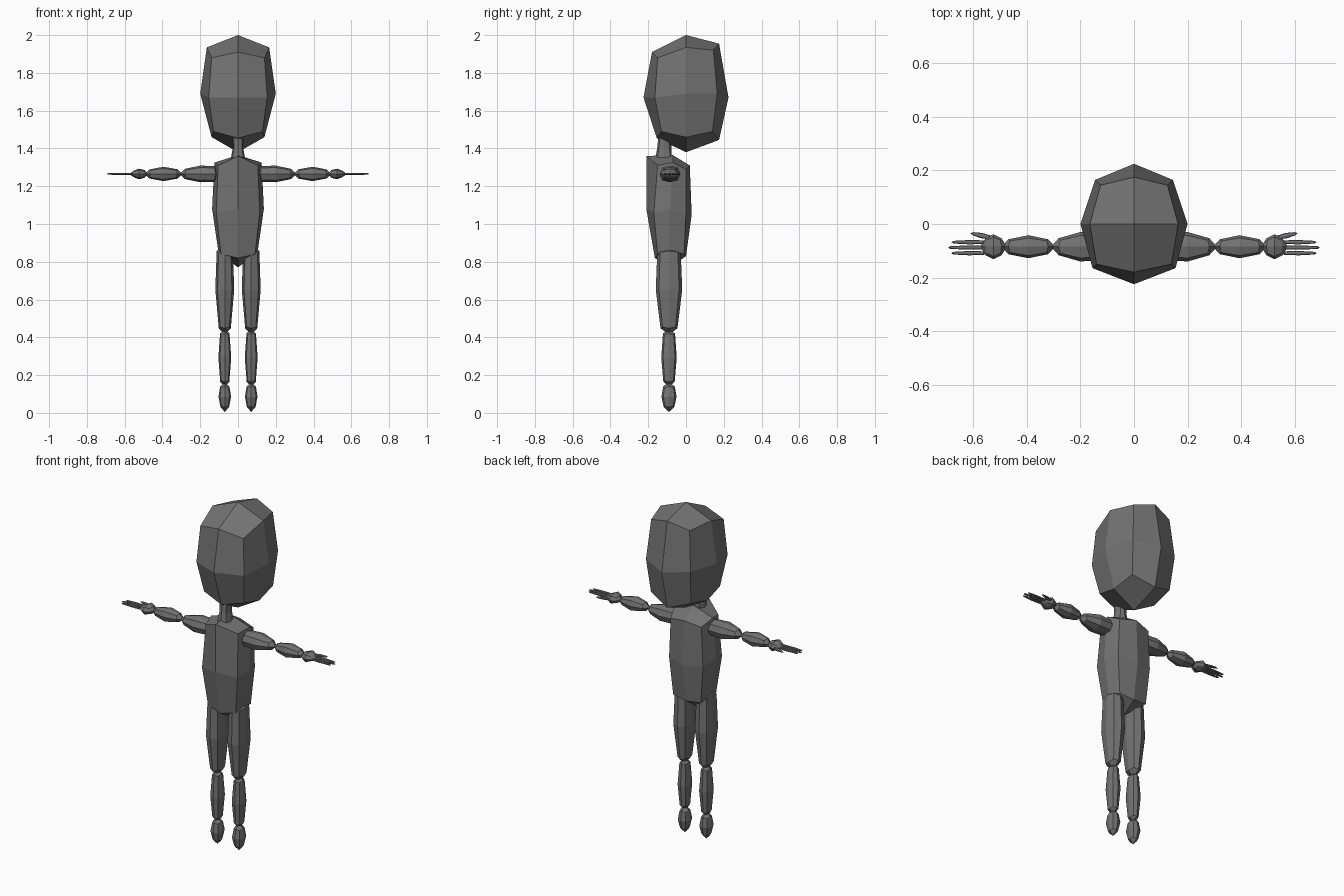
import bpy
import bmesh
from mathutils import Vector

default = bpy.data.objects.get("Cube")
if default:
    bpy.data.objects.remove(default, do_unlink=True)

grey = bpy.data.materials.new("dark grey")
grey.use_nodes = True
COLOUR = (0.17, 0.17, 0.17, 1)
grey.diffuse_color = COLOUR
grey.node_tree.nodes["Principled BSDF"].inputs["Base Color"].default_value = COLOUR


def faceted_block(name, place):
    """Once-divided cube; place() moves each grid point (-1, 0 or 1 per axis)."""
    bm = bmesh.new()
    bmesh.ops.create_cube(bm, size=2)
    bmesh.ops.subdivide_edges(bm, edges=bm.edges[:], cuts=1, use_grid_fill=True)
    for v in bm.verts:
        v.co = Vector(place(*(round(c) for c in v.co)))
    bmesh.ops.recalc_face_normals(bm, faces=bm.faces[:])
    mesh = bpy.data.meshes.new(name)
    bm.to_mesh(mesh)
    bm.free()
    mesh.materials.append(grey)
    obj = bpy.data.objects.new(name, mesh)
    bpy.context.collection.objects.link(obj)
    return obj


def sculpted(name, points):
    """Symmetric block from half a grid of points, keyed by (abs x, y, z) step."""
    def place(i, j, k):
        x, y, z = points[abs(i), j, k]
        return i * x, y, z
    faceted_block(name, place)


def segment(name, start, end, sizes, cap=0.13, corner=0.76):
    """Limb piece: sizes are (wide, deep) half sizes at start, middle and end."""
    start, end = Vector(start), Vector(end)
    axis = end - start
    upright = abs(axis.z) > abs(axis.x)
    deep = Vector((0, 1, 0))
    wide = Vector((1, 0, 0)) if upright else Vector((0, 0, 1))
    if not upright:
        deep = wide.cross(axis).normalized()

    def place(i, j, k):
        w, d = sizes[k + 1]
        on_pole = i == 0 and j == 0
        on_corner = i != 0 and j != 0
        inset = 0 if on_pole else cap * (1.2 if on_corner else 1)
        t = 0.5 + k * (0.5 - inset)
        f = corner if on_corner else 1
        return start + axis * t + wide * (i * w * f) + deep * (j * d * f)
    faceted_block(name, place)


# Head
sculpted("head", {
    (0, 0, 1): (0, 0, 2), (0, -1, 1): (0, -.18, 1.91), (0, 1, 1): (0, .175, 1.955),
    (1, 0, 1): (.165, 0, 1.935), (1, -1, 1): (.14, -.15, 1.88), (1, 1, 1): (.125, .145, 1.92),
    (0, -1, 0): (0, -.225, 1.67), (0, 1, 0): (0, .225, 1.67), (1, 0, 0): (.2, 0, 1.69),
    (1, -1, 0): (.155, -.165, 1.67), (1, 1, 0): (.145, .165, 1.69),
    (0, 0, -1): (0, 0, 1.38), (0, -1, -1): (0, -.155, 1.455), (0, 1, -1): (0, .175, 1.445),
    (1, 0, -1): (.14, 0, 1.46), (1, -1, -1): (.13, -.13, 1.49), (1, 1, -1): (.13, .14, 1.49),
})

# Torso
sculpted("torso", {
    (0, 0, 1): (0, -.07, 1.365), (0, -1, 1): (0, -.21, 1.36), (0, 1, 1): (0, .02, 1.31),
    (1, 0, 1): (.125, -.07, 1.325), (1, -1, 1): (.105, -.15, 1.31), (1, 1, 1): (.1, 0, 1.29),
    (0, -1, 0): (0, -.21, 1.08), (0, 1, 0): (0, .03, 1.05), (1, 0, 0): (.137, -.085, 1.08),
    (1, -1, 0): (.115, -.17, 1.06), (1, 1, 0): (.11, 0, 1.06),
    (0, 0, -1): (0, -.085, .77), (0, -1, -1): (0, -.165, .82), (0, 1, -1): (0, 0, .83),
    (1, 0, -1): (.105, -.085, .86), (1, -1, -1): (.09, -.15, .84), (1, 1, -1): (.09, -.01, .84),
})

# Neck
segment("neck", (0, -.12, 1.31), (0, -.11, 1.5),
        [(.04, .045), (.027, .037), (.03, .034)])

ARM_Y, ARM_Z = -.085, 1.265
FINGERS = {"index": (-.068, .682), "middle": (-.088, .695), "ring": (-.109, .683)}

for side, s in (("left", 1), ("right", -1)):
    # Arm
    def along_arm(part, x0, x1, sizes, y0=ARM_Y, y1=ARM_Y, **options):
        segment(f"{side}_{part}", (s * x0, y0, ARM_Z), (s * x1, y1, ARM_Z), sizes, **options)

    along_arm("upper_arm", .09, .31, [(.042, .05), (.044, .055), (.027, .032)])
    along_arm("forearm", .295, .495, [(.025, .028), (.038, .043), (.024, .028)])
    along_arm("hand", .475, .575, [(.021, .032), (.028, .047), (.016, .032)], cap=.2)

    # Fingers and thumb
    for finger, (y, tip) in FINGERS.items():
        along_arm(f"{finger}_finger", .555, tip,
                  [(.005, .007), (.005, .008), (.004, .005)], y, y, cap=.06)
    along_arm("thumb", .53, .612, [(.006, .008), (.006, .01), (.004, .006)], -.052, -.034)

    # Leg
    def along_leg(part, x, z0, z1, sizes, **options):
        segment(f"{side}_{part}", (s * x, -.09, z0), (s * x, -.09, z1), sizes, **options)

    along_leg("thigh", .07, .415, .89, [(.032, .045), (.05, .07), (.043, .062)], cap=.07)
    along_leg("shin", .07, .14, .445, [(.024, .03), (.034, .041), (.025, .032)], cap=.08)
    along_leg("foot", .07, .005, .165, [(.023, .028), (.033, .04), (.025, .031)], cap=.16)
